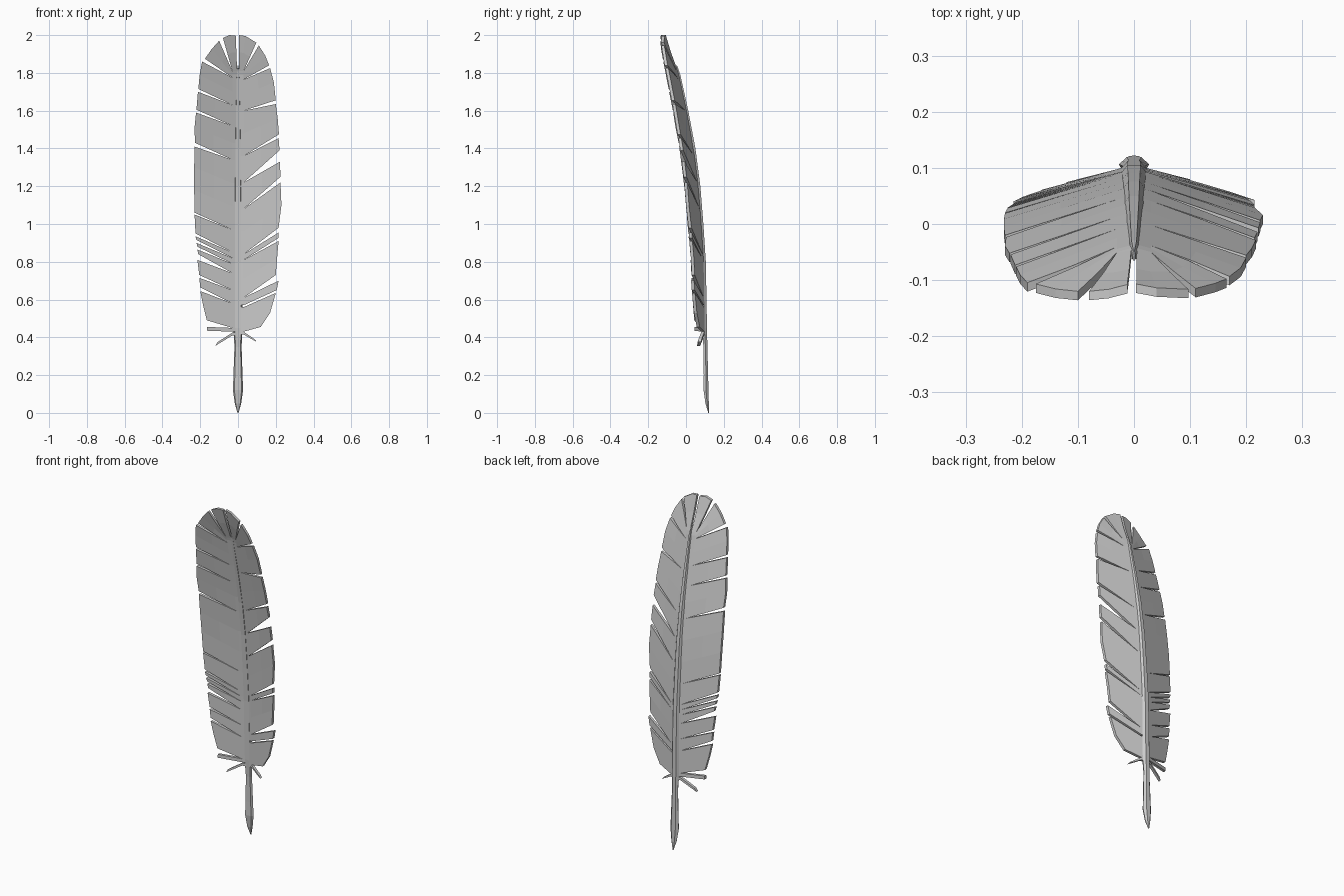
import bpy, bmesh

# Back line of the feather: y as a function of height
SPINE = [(0, .122), (.4, .112), (.8, .105), (1.0, .092), (1.2, .076), (1.4, .05),
         (1.6, .012), (1.8, -.032), (1.9, -.07), (2.0, -.1)]


def spine(z):
    for (a, ya), (b, yb) in zip(SPINE, SPINE[1:]):
        if z <= b:
            return ya + (yb - ya) * (z - a) / (b - a)
    return SPINE[-1][1]


def finish(bm, name):
    bmesh.ops.recalc_face_normals(bm, faces=bm.faces)
    me = bpy.data.meshes.new(name)
    bm.to_mesh(me)
    bm.free()
    ob = bpy.data.objects.new(name, me)
    bpy.context.collection.objects.link(ob)
    return ob


# Barb clumps: root low z, root high z, outer edge points (|x|, z) going up
RIGHT = [
    (.415, .43, [(.088, .39), (.1, .375)][::-1]),
    (.43, .56, [(.12, .455), (.17, .53), (.2, .635)]),
    (.57, .61, [(.205, .65), (.215, .7)]),
    (.61, .81, [(.2, .73), (.207, .82), (.215, .91)]),
    (.81, .84, [(.213, .925), (.215, .955)]),
    (.84, 1.08, [(.215, .98), (.23, 1.1), (.225, 1.22)]),
    (1.08, 1.22, [(.225, 1.25), (.222, 1.33)]),
    (1.22, 1.36, [(.22, 1.39), (.215, 1.455)]),
    (1.36, 1.6, [(.217, 1.475), (.21, 1.56), (.2, 1.635)]),
    (1.6, 1.765, [(.2, 1.655), (.19, 1.75), (.17, 1.825)]),
    (1.765, 1.81, [(.165, 1.84), (.145, 1.89), (.11, 1.945)]),
    (1.81, 1.82, [(.097, 1.96), (.04, 1.995), (.004, 2.0)]),
]
LEFT = [
    (.41, .425, [(.12, .355), (.108, .375)]),
    (.43, .45, [(.165, .435), (.163, .455)]),
    (.45, .58, [(.165, .49), (.185, .57), (.2, .645)]),
    (.58, .65, [(.2, .665), (.205, .715)]),
    (.65, .74, [(.205, .73), (.215, .81)]),
    (.74, .79, [(.21, .84), (.215, .865)]),
    (.79, .82, [(.215, .88), (.22, .9)]),
    (.82, .85, [(.22, .915), (.225, .935)]),
    (.85, .97, [(.225, .95), (.23, 1.05)]),
    (.97, 1.34, [(.23, 1.06), (.232, 1.18), (.232, 1.3), (.23, 1.41)]),
    (1.34, 1.52, [(.228, 1.43), (.23, 1.51), (.222, 1.59)]),
    (1.52, 1.63, [(.22, 1.605), (.212, 1.7)]),
    (1.63, 1.775, [(.21, 1.715), (.203, 1.79), (.19, 1.86)]),
    (1.775, 1.81, [(.175, 1.875), (.14, 1.925), (.1, 1.97)]),
    (1.81, 1.82, [(.08, 1.985), (.045, 2.0), (.012, 1.997)]),
]


def vane(name, side, clumps):
    bm = bmesh.new()

    def vert(x, z):
        slope = .27 if z < 1.85 else .23
        return bm.verts.new((side * x, spine(z) - .006 - slope * x, z))

    for lo, hi, outer in clumps:
        rows = []
        for i, (x, z) in enumerate(outer):
            rz = lo + (hi - lo) * i / (len(outer) - 1)
            rx = .03 if rz < 1.813 else .02 if rz < 1.818 else .005
            mid = (x + rx) / 2, (z + rz) / 2
            rows.append([vert(0, rz), vert(rx, rz), vert(*mid), vert(x, z)])
        for a, b in zip(rows, rows[1:]):
            for k in range(3):
                bm.faces.new((a[k], a[k + 1], b[k + 1], b[k]))
    bmesh.ops.remove_doubles(bm, verts=bm.verts, dist=.0005)
    # Thickness towards the front
    dup = bmesh.ops.extrude_face_region(bm, geom=bm.faces[:], use_keep_orig=True)
    verts = [g for g in dup["geom"] if isinstance(g, bmesh.types.BMVert)]
    bmesh.ops.translate(bm, vec=(0, -.016, 0), verts=verts)
    return finish(bm, name)


vane("right_vane", 1, RIGHT)
vane("left_vane", -1, LEFT)

# Shaft: six-sided rings (z, half width, depth)
RINGS = [(0, .003, .004), (.05, .017, .018), (.12, .027, .026), (.2, .024, .023),
         (.35, .019, .021), (.45, .024, .026), (.8, .023, .028), (1.0, .022, .028),
         (1.2, .02, .028), (1.4, .018, .028), (1.6, .014, .027), (1.79, .009, .024),
         (1.84, .002, .018)]
bm = bmesh.new()
rings = []
for z, w, d in RINGS:
    y = spine(z)
    section = [(-w, -.5 * d), (-.5 * w, 0), (.5 * w, 0), (w, -.5 * d), (.7 * w, -d), (-.7 * w, -d)]
    rings.append([bm.verts.new((px, y + py, z)) for px, py in section])
for a, b in zip(rings, rings[1:]):
    for k in range(6):
        bm.faces.new((a[k], a[k - 1], b[k - 1], b[k]))
bm.faces.new(rings[0])
bm.faces.new(rings[-1])
finish(bm, "shaft")
